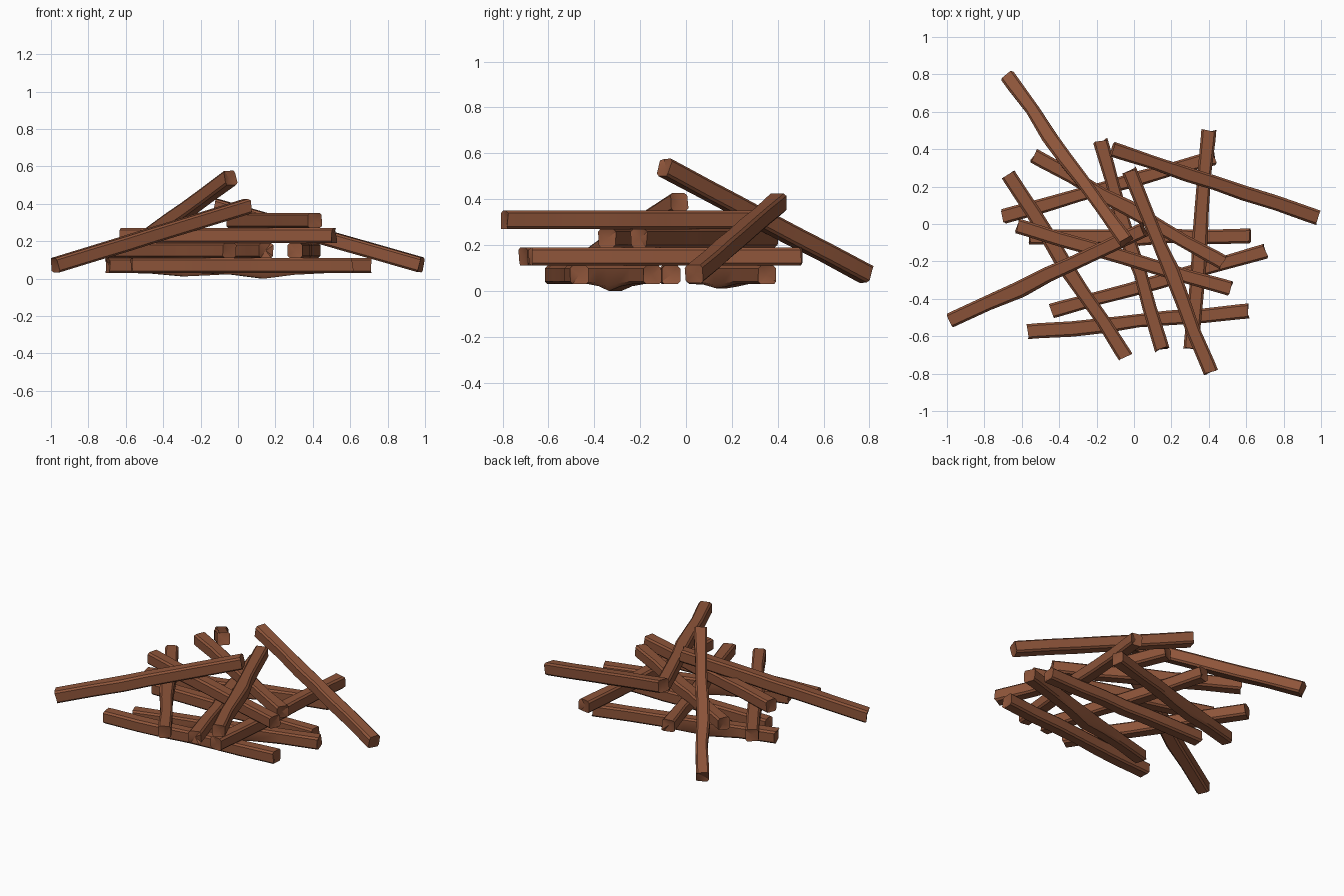
import bpy, bmesh, math, random
from mathutils import Vector

if "Cube" in bpy.data.objects:
    bpy.data.objects.remove(bpy.data.objects["Cube"])

random.seed(4)
wood = bpy.data.materials.new("warm_brown_wood")
wood.diffuse_color = (0.27, 0.09, 0.042, 1)
wood.use_nodes = True
wood.node_tree.nodes["Principled BSDF"].inputs["Base Color"].default_value = wood.diffuse_color


def log(name, a, b, bulge_dir, bulge_t=0.5, bulge=0.012):
    """Roughly hewn square beam from a to b, one face swelling near bulge_t."""
    a, b = Vector(a), Vector(b)
    axis = (b - a).normalized()
    side = axis.cross(Vector((0, 0, 1))).normalized()
    up = side.cross(axis).normalized()
    h, c = 0.04, 0.011
    # chamfered square section
    section = [(h, -h + c), (h, h - c), (h - c, h), (-h + c, h),
               (-h, h - c), (-h, -h + c), (-h + c, -h), (h - c, -h)]
    stations = [0, 0.04, 0.2, 0.36, 0.5, 0.64, 0.8, 0.96, 1]
    bm = bmesh.new()
    rings = []
    for t in stations:
        inner = 0.1 < t < 0.9
        drift = random.uniform(-0.005, 0.005) if inner else 0
        squeeze = random.uniform(0.86, 1.0) if inner else 1.0
        swell = bulge * math.exp(-((t - bulge_t) / 0.13) ** 2)
        ring = []
        for s, v in section:
            # swelling applies to the face that looks along bulge_dir
            facing = max(0, (s * bulge_dir[0] + v * bulge_dir[1]) / h)
            s2 = s * squeeze + drift + bulge_dir[0] * swell * facing
            v2 = v + bulge_dir[1] * swell * facing
            skew = random.uniform(-0.007, 0.007) if t in (0, 1) else 0
            p = a.lerp(b, t) + axis * skew + side * s2 + up * v2
            ring.append(bm.verts.new(p))
        rings.append(ring)
    for r0, r1 in zip(rings, rings[1:]):
        for i in range(8):
            j = (i + 1) % 8
            bm.faces.new((r0[i], r0[j], r1[j], r1[i]))
    # slightly hollow cut ends
    for ring, d in ((rings[0], 1), (rings[-1], -1)):
        mid = sum((v.co for v in ring), Vector()) / 8 + axis * 0.008 * d
        m = bm.verts.new(mid)
        for i in range(8):
            bm.faces.new((ring[i], ring[(i + 1) % 8], m))
    bmesh.ops.recalc_face_normals(bm, faces=bm.faces)
    me = bpy.data.meshes.new(name)
    bm.to_mesh(me)
    bm.free()
    me.materials.append(wood)
    ob = bpy.data.objects.new(name, me)
    bpy.context.collection.objects.link(ob)
    bpy.ops.object.select_all(action='DESELECT')
    ob.select_set(True)
    bpy.context.view_layer.objects.active = ob
    bpy.ops.object.shade_smooth_by_angle(angle=math.radians(35))


# flat stacked layers: height of centre line, then end points in plan
layers = [
    ("ground_log", 0.07, [((-0.565, -0.575), (0.61, -0.465), (1, 0), 0.27, 0.015),
                          ((-0.44, -0.465), (0.705, -0.145), (0, -1), 0.5, 0.03),
                          ((-0.56, -0.07), (0.62, -0.065), (1, 0), 0.5, 0.01),
                          ((-0.70, 0.04), (0.43, 0.355), (0, -1), 0.4, 0.02)]),
    ("second_log", 0.15, [((-0.67, 0.26), (-0.045, -0.71), (1, 0), 0.45, 0.015),
                          ((0.40, 0.50), (0.305, -0.665), (-1, 0), 0.6, 0.012),
                          ((-0.18, 0.445), (0.15, -0.67), (1, 0), 0.4, 0.012)]),
    ("third_log", 0.23, [((-0.625, -0.01), (0.515, -0.345), (1, 0), 0.5, 0.01),
                         ((-0.535, 0.365), (0.475, -0.205), (-1, 0), 0.55, 0.01)]),
    ("fourth_log", 0.31, [((-0.025, 0.285), (0.41, -0.79), (-1, 0), 0.5, 0.01)]),
]
for name, z, items in layers:
    for n, (p, q, d, t, amount) in enumerate(items, 1):
        log(f"{name}_{n}", (*p, z), (*q, z), d, t, amount)

# logs leaning on top of the stack
log("leaning_log_back", (-0.672, 0.785, 0.073), (-0.04, -0.095, 0.54), (1, 0), 0.4)
log("leaning_log_left", (-0.982, -0.515, 0.07), (0.053, -0.03, 0.388), (1, 0), 0.4)
log("leaning_log_right", (0.98, 0.035, 0.073), (-0.115, 0.40, 0.385), (1, 0), 0.25)
